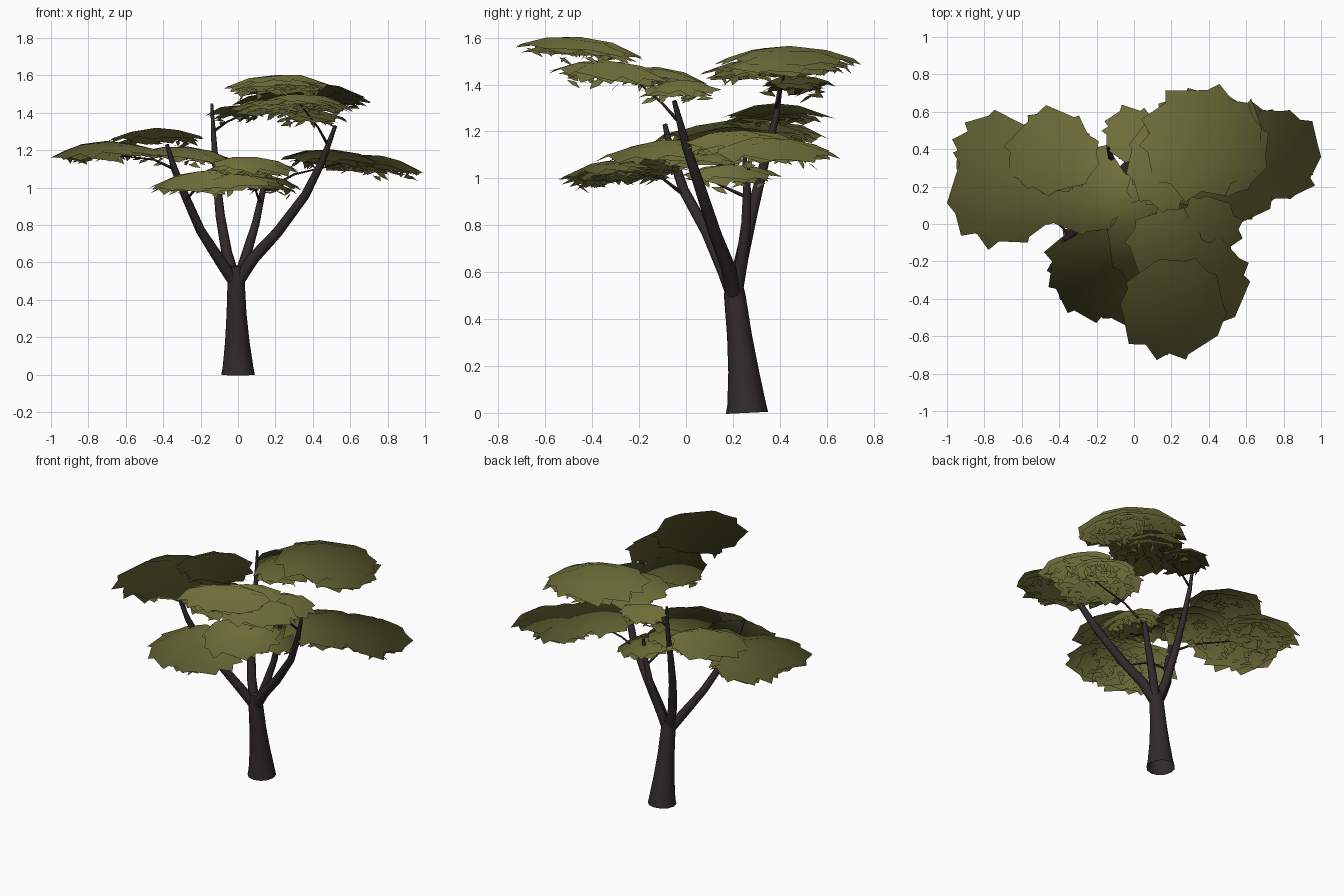
import bpy, bmesh, math, random
from mathutils import Vector

if "Cube" in bpy.data.objects:
    bpy.data.objects.remove(bpy.data.objects["Cube"])

random.seed(7)


def material(name, rgb):
    m = bpy.data.materials.new(name)
    m.diffuse_color = (*rgb, 1)
    m.use_nodes = True
    m.node_tree.nodes["Principled BSDF"].inputs["Base Color"].default_value = m.diffuse_color
    return m


BARK = material("dark_bark", (0.030, 0.023, 0.024))
LEAF = material("olive_leaf", (0.150, 0.150, 0.041))


def finish(bm, name, mat, angle):
    me = bpy.data.meshes.new(name)
    bm.to_mesh(me)
    bm.free()
    me.materials.append(mat)
    ob = bpy.data.objects.new(name, me)
    bpy.context.collection.objects.link(ob)
    bpy.ops.object.select_all(action='DESELECT')
    bpy.context.view_layer.objects.active = ob
    ob.select_set(True)
    bpy.ops.object.shade_smooth_by_angle(angle=math.radians(angle))
    return ob


def tube(name, path, sides=8):
    """Tapered limb through points (x, y, z, radius), open at the hidden lower end."""
    bm = bmesh.new()
    pts = [Vector(p[:3]) for p in path]
    rings = []
    for i, p in enumerate(pts):
        d = (pts[min(i + 1, len(pts) - 1)] - pts[max(i - 1, 0)]).normalized()
        u = d.cross(Vector((0, 1, 0))).normalized()
        v = d.cross(u)
        rings.append([bm.verts.new(p + path[i][3] * (u * math.cos(t) + v * math.sin(t)))
                      for t in (2 * math.pi * k / sides for k in range(sides))])
    for a, b in zip(rings, rings[1:]):
        for k in range(sides):
            j = (k + 1) % sides
            bm.faces.new((a[k], a[j], b[j], b[k]))
    bm.faces.new(rings[-1])
    bmesh.ops.recalc_face_normals(bm, faces=bm.faces)
    return finish(bm, name, BARK, 50)


def sheet(bm, c, rx, ry, sx, sy, dome, n=10):
    """Domed leaf sheet with a saw-toothed rim and slopes sx, sy."""
    def point(t, f):
        x, y = rx * f * math.cos(t), ry * f * math.sin(t)
        z = sx * x + sy * y - dome * f * f
        return bm.verts.new(c + Vector((x, y, z + random.uniform(-.007, .007))))
    mid = bm.verts.new(c)
    start, step = random.uniform(0, 6), 2 * math.pi / n
    angles = [start + step * (k + random.uniform(-.25, .25)) for k in range(n)]
    inner = [point(t, .55) for t in angles]
    tip = [point(t, random.uniform(1.0, 1.13)) for t in angles]
    notch = [point(t + step * random.uniform(.1, .4), random.uniform(.88, 1.0)) for t in angles]
    for k in range(n):
        j = (k + 1) % n
        bm.faces.new((mid, inner[k], inner[j]))
        bm.faces.new((inner[k], tip[k], notch[k]))
        bm.faces.new((inner[k], notch[k], tip[j], inner[j]))


def sprigs(bm, c, rx, ry, sx, sy, dome, count):
    """Small tilted leaf cards hanging under a sheet."""
    for _ in range(count):
        t, f = random.uniform(0, 2 * math.pi), math.sqrt(random.uniform(.01, .75))
        x, y = rx * f * math.cos(t), ry * f * math.sin(t)
        p = c + Vector((x, y, sx * x + sy * y - dome * f * f - random.uniform(.005, .035)))
        h = random.uniform(0, 2 * math.pi)
        a = Vector((math.cos(h), math.sin(h), random.uniform(-.3, .3))) * random.uniform(.025, .04)
        b = Vector((-math.sin(h), math.cos(h), random.uniform(-1.2, -.4))) * random.uniform(.02, .035)
        bm.faces.new([bm.verts.new(q) for q in (p - a, p + b * .6 - a * .3, p + a + b, p + a * .5)])


def canopy(name, pads):
    bm = bmesh.new()
    for x, y, z, rx, ry, sx, sy in pads:
        c, dome = Vector((x, y, z)), .17 * (rx + ry) / 2 + .016
        sheet(bm, c, rx, ry, sx, sy, dome)
        # slightly smaller, lower layer
        low = c + Vector((random.uniform(-.02, .02), random.uniform(-.02, .02), -.022))
        sheet(bm, low, rx * .86, ry * .86, sx, sy, dome * .9, 10)
        sprigs(bm, low, rx * .9, ry * .9, sx, sy, dome, int(420 * rx * ry) + 6)
    ob = finish(bm, name, LEAF, 180)
    # leaf shading fans outward from the middle of the tree
    core = Vector((0, .15, .85))
    ob.data.normals_split_custom_set_from_vertices(
        [(v.co - core).normalized() for v in ob.data.vertices])
    return ob


# trunk
tube("trunk", [(0, .26, 0, .09), (0, .258, .04, .082), (-.004, .245, .18, .065),
               (-.008, .228, .33, .053), (-.01, .208, .5, .046), (-.01, .2, .58, .034)], 12)

# main branches
tube("left_branch", [(-.01, .21, .48, .032), (-.09, .165, .6, .030), (-.2, .09, .77, .025),
                     (-.28, -.01, .95, .022), (-.34, -.06, 1.1, .018), (-.38, -.09, 1.23, .010)])
tube("back_branch", [(-.015, .205, .5, .032), (-.06, .235, .65, .029), (-.095, .28, .85, .025),
                     (-.115, .33, 1.05, .020), (-.13, .385, 1.27, .014), (-.14, .41, 1.45, .007)])
tube("middle_branch", [(0, .21, .5, .030), (.05, .24, .66, .026), (.095, .257, .81, .021),
                       (.13, .26, .97, .016), (.15, .25, 1.09, .009)])
tube("right_branch", [(0, .205, .5, .034), (.08, .18, .62, .032), (.21, .125, .76, .028),
                      (.36, .06, .96, .024), (.45, 0, 1.14, .019), (.52, -.05, 1.33, .010)])

# thin twigs reaching into the leaves
TWIGS = [((-.34, -.06, 1.1), (-.45, .05, 1.15), (-.62, .2, 1.17)),
         ((-.28, -.01, .93), (-.22, -.1, 1.0), (-.17, -.22, 1.02)),
         ((-.13, .385, 1.3), (-.06, .4, 1.35), (.15, .42, 1.45)),
         ((.13, .26, .98), (.3, .27, 1.07), (.55, .28, 1.13)),
         ((.12, .26, .92), (.1, .15, .97), (.08, .0, 1.06)),
         ((.48, -.02, 1.23), (.43, -.1, 1.32), (.33, -.25, 1.45))]
for i, (a, b, c) in enumerate(TWIGS):
    tube(f"twig_{i + 1}", [(*a, .009), (*b, .006), (*c, .004)], 5)

# leaf canopies: pads of (x, y, z, radius x, radius y, slope x, slope y)
canopy("front_top_canopy", [(.21, -.45, 1.603, .28, .27, .02, -.10),
                            (.37, -.32, 1.50, .24, .25, -.06, -.08),
                            (.18, -.12, 1.475, .21, .21, 0, -.10),
                            (.39, -.02, 1.42, .18, .17, -.05, 0)])
canopy("back_top_canopy", [(.37, .44, 1.565, .32, .30, -.04, 0),
                           (.52, .42, 1.53, .19, .26, -.1, 0),
                           (.17, .33, 1.51, .21, .26, .05, .03),
                           (-.01, .48, 1.44, .15, .15, .05, 0)])
canopy("left_canopy", [(-.70, .20, 1.25, .29, .32, .04, .03),
                       (-.72, .38, 1.24, .24, .21, .05, 0),
                       (-.44, .38, 1.32, .24, .23, .04, .02),
                       (-.27, .19, 1.22, .26, .24, -.09, .02)])
canopy("right_canopy", [(.77, .37, 1.17, .22, .24, -.16, 0),
                        (.50, .25, 1.205, .27, .27, -.04, -.02),
                        (.62, .45, 1.16, .20, .19, -.08, -.08)])
canopy("front_low_canopy", [(-.22, -.24, 1.085, .25, .26, .10, .12),
                            (.09, -.10, 1.165, .23, .26, -.08, .08),
                            (-.04, -.33, 1.075, .25, .20, .06, .12),
                            (.02, .05, 1.13, .20, .19, -.05, 0),
                            (.18, .18, 1.06, .16, .21, -.10, 0)])
